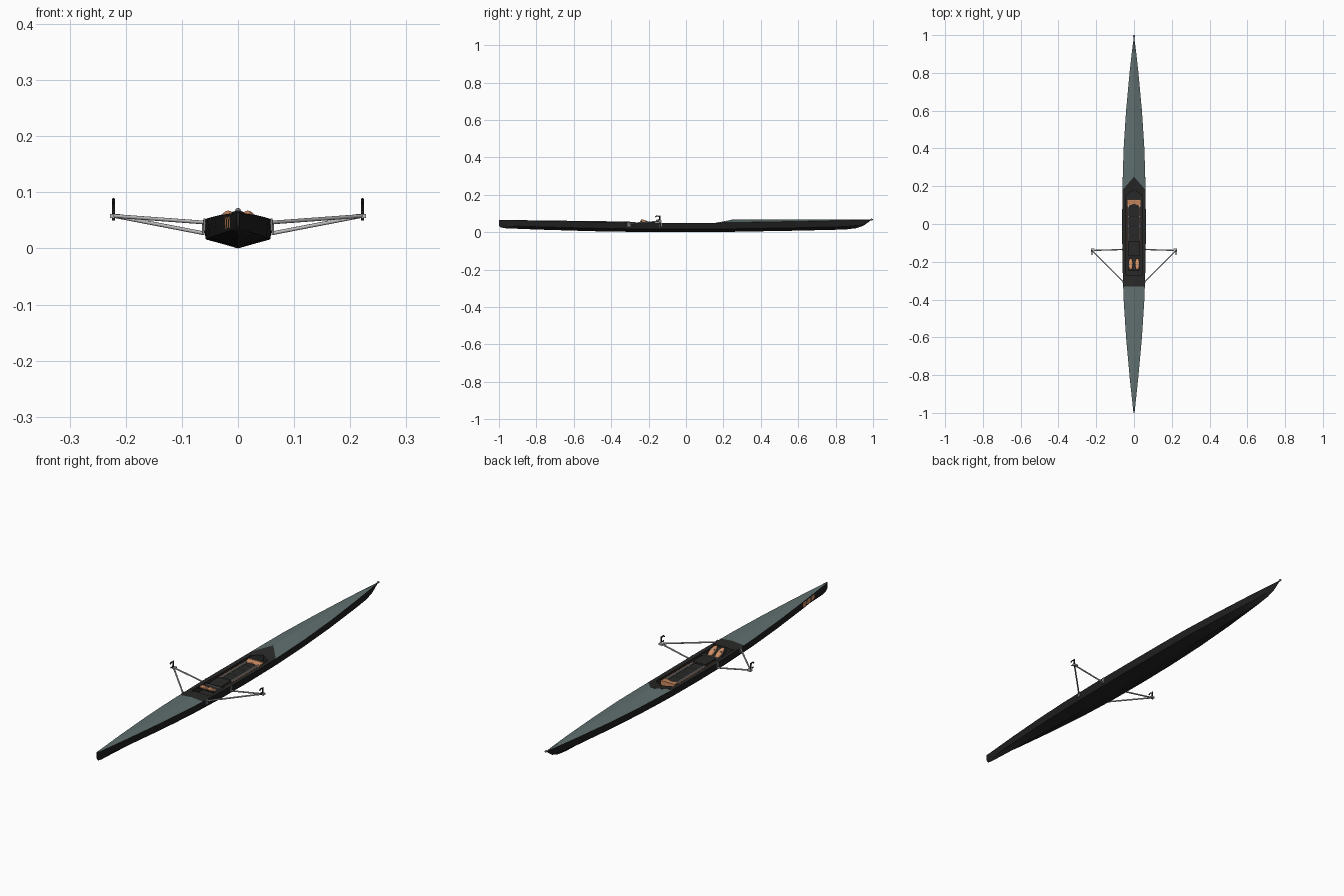
import bpy, bmesh, math
from mathutils import Vector

if "Cube" in bpy.data.objects:
    bpy.data.objects.remove(bpy.data.objects["Cube"])

def mat(name, c):
    m = bpy.data.materials.new(name)
    m.diffuse_color = (*c, 1)
    m.use_nodes = True
    m.node_tree.nodes["Principled BSDF"].inputs["Base Color"].default_value = m.diffuse_color
    return m

BLACK = mat("hull black", (0.014, 0.014, 0.014))
DARK = mat("cockpit charcoal", (0.022, 0.022, 0.021))
DECK = mat("deck grey green", (0.115, 0.16, 0.157))
WOOD = mat("orange tan", (0.62, 0.27, 0.13))
METAL = mat("light grey metal", (0.5, 0.5, 0.5))
STEEL = mat("mid grey", (0.2, 0.21, 0.22))

def make(name, verts, faces, m, smooth=None):
    me = bpy.data.meshes.new(name)
    bm = bmesh.new()
    vs = [bm.verts.new(v) for v in verts]
    for f in faces:
        bm.faces.new([vs[i] for i in f])
    bmesh.ops.remove_doubles(bm, verts=bm.verts, dist=1e-5)
    bmesh.ops.recalc_face_normals(bm, faces=bm.faces)
    bm.to_mesh(me)
    bm.free()
    return finish(name, me, m, smooth)

def finish(name, me, m, smooth=None):
    o = bpy.data.objects.new(name, me)
    bpy.context.collection.objects.link(o)
    me.materials.append(m)
    if smooth:
        bpy.context.view_layer.objects.active = o
        o.select_set(True)
        bpy.ops.object.shade_smooth_by_angle(angle=math.radians(smooth))
        o.select_set(False)
    return o

def box(name, c, s, m, tilt=0):
    bpy.ops.mesh.primitive_cube_add(size=1, location=c, rotation=(tilt, 0, 0))
    o = bpy.context.object
    o.name, o.scale = name, s
    o.data.materials.append(m)
    return o

def ball(name, c, s, m, tilt=0):
    bpy.ops.mesh.primitive_uv_sphere_add(segments=16, ring_count=10, radius=1, location=c, rotation=(tilt, 0, 0))
    o = bpy.context.object
    o.name, o.scale = name, s
    o.data.materials.append(m)
    bpy.ops.object.shade_smooth()
    return o

def tube(name, a, b, r, m, sides=10):
    a, b = Vector(a), Vector(b)
    bpy.ops.mesh.primitive_cylinder_add(vertices=sides, radius=r, depth=(b - a).length, location=(a + b) / 2)
    o = bpy.context.object
    o.name = name
    o.rotation_euler = (b - a).to_track_quat('Z', 'Y').to_euler()
    o.data.materials.append(m)
    bpy.ops.object.shade_smooth_by_angle(angle=math.radians(40))
    return o

def interp(table, y):
    for (a, va), (b, vb) in zip(table, table[1:]):
        if y <= b:
            return va + (vb - va) * max(0, (y - a) / (b - a))
    return table[-1][1]

# hull lines: half width, keel height, gunwale height, deck ridge height
WIDTH = [(-1, .003), (-.9, .0135), (-.8, .024), (-.6, .042), (-.4, .055), (-.2, .0615), (0, .063),
         (.2, .061), (.4, .055), (.6, .042), (.8, .0235), (.9, .0125), (.987, .0015)]
KEEL = [(-1, .034), (-.99, .025), (-.97, .021), (-.8, .014), (-.5, .005), (-.2, 0), (.2, .001), (.6, .008),
        (.85, .014), (.91, .021), (.95, .035), (.987, .062)]
GUN = [(-1, .064), (-.33, .052), (0, .049), (.18, .05), (.6, .057), (.987, .066)]
RIDGE = [(-1, .0655), (-.33, .057), (-.27, .054), (.25, .067), (.987, .068)]

def w(y): return interp(WIDTH, y)
def g(y): return interp(GUN, y)

def chine(y):
    k = interp(KEEL, y)
    return .91 * w(y), k + .32 * (g(y) - k)

ys = [-1, -.99, -.97, -.95, -.9, -.8, -.7, -.6, -.5, -.4, -.33, -.27, -.2, -.1, 0, .1, .18,
      .25, .3, .4, .5, .6, .7, .8, .85, .88, .91, .93, .95, .97, .987]

def loft(name, rows, m, smooth=None, caps=False):
    n = len(rows[0])
    verts = [p for r in rows for p in r]
    faces = [(i * n + j, i * n + j + 1, (i + 1) * n + j + 1, (i + 1) * n + j)
             for i in range(len(rows) - 1) for j in range(n - 1)]
    if caps:
        faces += [tuple(range(n)), tuple(range(len(verts) - n, len(verts)))]
    return make(name, verts, faces, m, smooth)

# hull shell
rows = []
for y in ys:
    cx, cz = chine(y)
    rows.append([(-w(y), y, g(y)), (-cx, y, cz), (0, y, interp(KEEL, y)), (cx, y, cz), (w(y), y, g(y))])
loft("hull", rows, BLACK, 20, True)

# decks
def deck(name, a, b, m):
    loft(name, [[(-w(y), y, g(y)), (0, y, interp(RIDGE, y)), (w(y), y, g(y))] for y in ys if a <= y <= b], m)

deck("stern_deck", -1, -.33, DECK)
deck("stern_coaming", -.33, -.27, DARK)
# bow deck starts along a V from the gunwales to the ridge
rows = [[(-w(.18), .18, g(.18)), (0, .25, .067), (w(.18), .18, g(.18))]]
rows += [[(-w(y), y, g(y)), (0, y, interp(RIDGE, y)), (w(y), y, g(y))] for y in ys if y > .25]
loft("bow_deck", rows, DECK)

# splash guard: dark V slope falling to the cockpit opening
IN, FLOOR = .044, .024
loft("splash_guard", [[(-w(.18), .18, .0505), (0, .25, .0675), (w(.18), .18, .0505)],
                      [(-IN, .15, .048), (0, .18, .052), (IN, .15, .048)],
                      [(-IN, .15, FLOOR), (0, .18, FLOOR), (IN, .15, FLOOR)]], DARK)

# cockpit tray: side decks, walls and floor
rows = []
for y in (-.27, -.2, -.1, 0, .1, .15, .18):
    a, z = w(y), g(y)
    rows.append([(-a, y, z), (-IN, y, z - .001), (-IN, y, FLOOR), (IN, y, FLOOR), (IN, y, z - .001), (a, y, z)])
loft("cockpit_tray", rows, DARK)
make("cockpit_stern_wall", [(-IN, -.27, FLOOR), (IN, -.27, FLOOR), (IN, -.27, .052), (0, -.27, .054), (-IN, -.27, .052)],
     [(0, 1, 2, 3, 4)], DARK)

# slide rails, wooden side strips and cross bars
for s in (-1, 1):
    box("slide_rail", (s * .028, .005, .043), (.005, .19, .006), METAL)
    box("wood_strip", (s * .036, -.02, .040), (.004, .25, .006), WOOD)
for i in range(4):
    box("cross_bar", (0, -.06 + i * .05, .037), (.056, .004, .004), STEEL)
# seat bulkhead panel behind the rails
make("bow_panel", [(-.036, .09, .041), (.036, .09, .041), (.036, .13, .047), (-.036, .13, .047), (0, .105, .043)],
     [(0, 4, 3), (1, 2, 4), (2, 3, 4)], WOOD)
box("bow_panel_base", (0, .128, .037), (.072, .006, .02), WOOD)
# seat
box("seat", (0, -.13, .045), (.062, .075, .008), DARK)
box("foot_bar", (0, -.175, .046), (.08, .006, .005), STEEL)
# foot plate and shoes
box("foot_plate", (0, -.217, .042), (.06, .065, .004), DARK, -math.radians(30))
for s in (-1, 1):
    ball("shoe", (s * .0175, -.212, .051), (.0125, .034, .009), WOOD, -math.radians(25))
    box("shoe_strap", (s * .0175, -.215, .058), (.02, .006, .007), STEEL, -math.radians(25))

# riggers with oarlocks
for s in (-1, 1):
    pin = (s * .222, -.14, .058)
    tube("rigger_stay", (s * .058, -.305, .046), pin, .0033, METAL)
    tube("rigger_arm", (s * .061, -.135, .027), pin, .0033, METAL)
    box("rigger_end", (s * .219, -.138, .0575), (.018, .014, .007), METAL)
    box("arm_bracket", (s * .062, -.135, .037), (.004, .012, .026), STEEL)
    box("stay_bracket", (s * .0595, -.305, .042), (.004, .014, .022), STEEL)
    tube("oarlock_pin", (s * .222, -.14, .05), (s * .222, -.14, .088), .0025, BLACK)
    # C shaped gate
    pts = []
    for i in range(11):
        a = math.radians(-120 + i * 27)
        pts.append((s * .222, -.153 + .012 * math.cos(a), .075 + .012 * math.sin(a)))
    for p, q in zip(pts, pts[1:]):
        tube("oarlock_gate", p, q, .003, BLACK, 6)

# painted mark on the left side near the stern, following the hull side
def side(y, t):
    cx, cz = chine(y)
    return (-(cx + (w(y) - cx) * t) - .0006, y, cz + (g(y) - cz) * t)
for i in range(3):
    a = -.89 + i * .034
    make("side_mark", [side(a, .15), side(a + .026, .15), side(a + .026, .85), side(a, .85)], [(0, 1, 2, 3)], WOOD)

# bow ball
ball("bow_ball", (0, .993, .067), (.005, .007, .005), STEEL)
